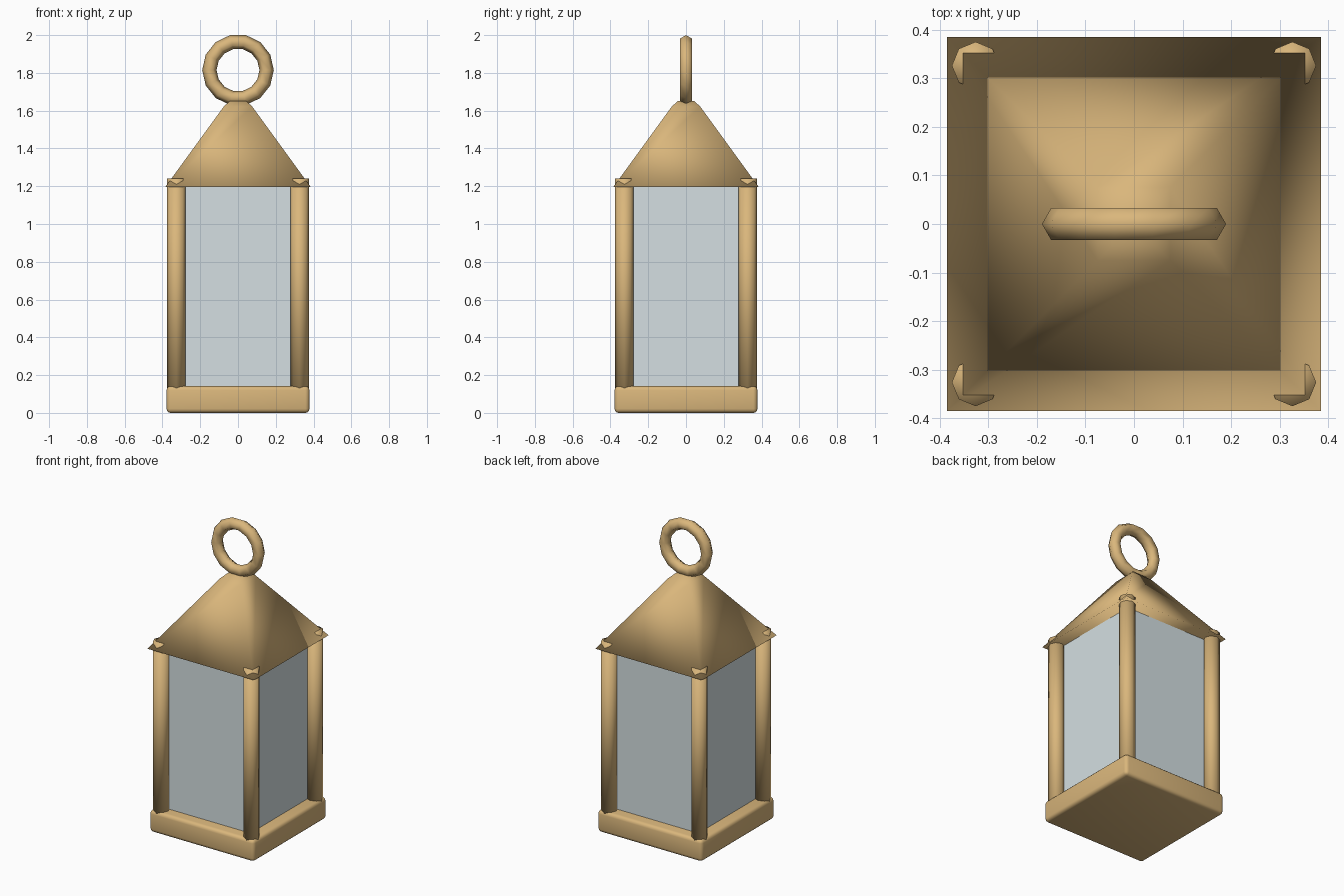
import bpy, bmesh, math

if "Cube" in bpy.data.objects:
    bpy.data.objects.remove(bpy.data.objects["Cube"])


def make_material(name, color):
    mat = bpy.data.materials.new(name)
    mat.diffuse_color = (*color, 1.0)
    mat.use_nodes = True
    mat.node_tree.nodes["Principled BSDF"].inputs["Base Color"].default_value = mat.diffuse_color
    return mat


brass = make_material("brass", (0.70, 0.47, 0.20))
glass = make_material("pale glass", (0.66, 0.74, 0.76))


def finish(name, mat, angle=None):
    obj = bpy.context.object
    obj.name = name
    obj.data.materials.append(mat)
    if angle:
        bpy.ops.object.shade_smooth_by_angle(angle=math.radians(angle))
    return obj


def box(name, half, z0, z1, mat, bevel=0.0):
    bpy.ops.mesh.primitive_cube_add(size=1, location=(0, 0, (z0 + z1) / 2))
    obj = bpy.context.object
    obj.scale = (2 * half, 2 * half, z1 - z0)
    bpy.ops.object.transform_apply(location=False, rotation=False, scale=True)
    if bevel:
        mod = obj.modifiers.new("rounded_edges", 'BEVEL')
        mod.width = bevel
        mod.segments = 3
        bpy.ops.object.modifier_apply(modifier=mod.name)
    return finish(name, mat, 40 if bevel else None)


# Base slab and glass body
box("base", 0.378, 0.0, 0.142, brass, 0.022)
box("glass_panes", 0.30, 0.14, 1.197, glass)

# Corner posts, poking slightly through the roof
for sx, side in ((-1, "left"), (1, "right")):
    for sy, end in ((-1, "front"), (1, "back")):
        bpy.ops.mesh.primitive_cylinder_add(
            vertices=8, radius=0.049, depth=1.14,
            location=(sx * 0.326, sy * 0.326, 0.672))
        finish(f"{end}_{side}_post", brass, 180)

# Pyramid roof with a softened peak, built from stacked square rings
bm = bmesh.new()
rings = []
for half, z in ((0.385, 1.196), (0.075, 1.622), (0.045, 1.65)):
    rings.append([bm.verts.new((x * half, y * half, z))
                  for x, y in ((-1, -1), (1, -1), (1, 1), (-1, 1))])
for low, high in zip(rings, rings[1:]):
    for i in range(4):
        j = (i + 1) % 4
        bm.faces.new((low[i], low[j], high[j], high[i]))
bm.faces.new(rings[-1])
bm.faces.new(rings[0][::-1])
mesh = bpy.data.meshes.new("roof")
bm.to_mesh(mesh)
bm.free()
roof = bpy.data.objects.new("roof", mesh)
bpy.context.collection.objects.link(roof)
bpy.ops.object.select_all(action='DESELECT')
roof.select_set(True)
bpy.context.view_layer.objects.active = roof
finish("roof", brass, 180)

# Carrying ring
bpy.ops.mesh.primitive_torus_add(
    major_segments=14, minor_segments=6, major_radius=0.1515, minor_radius=0.038,
    location=(0, 0, 1.815), rotation=(math.pi / 2, 0, 0))
finish("carrying_ring", brass, 75)
